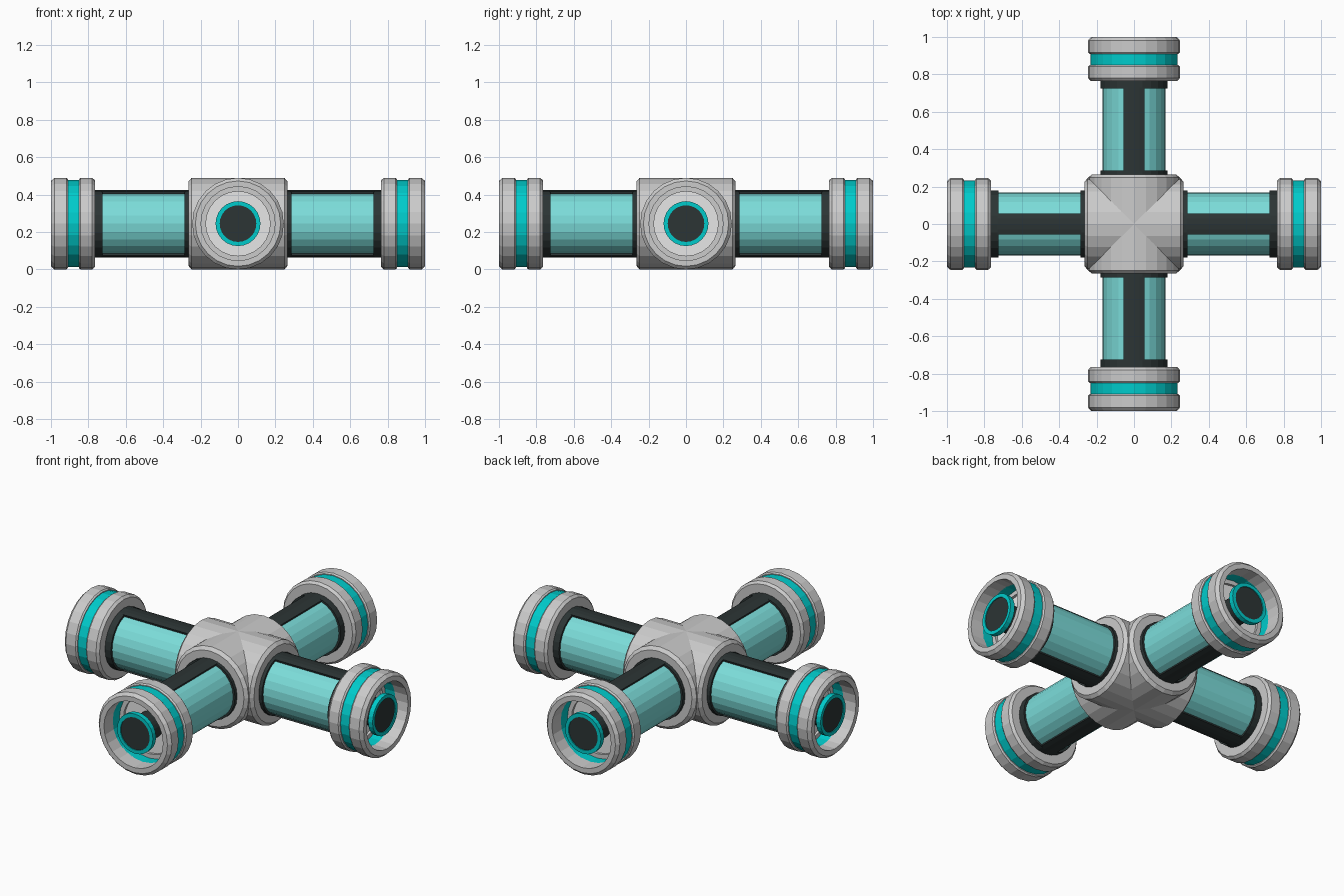
import bpy, bmesh
from math import sin, cos, pi, radians
from mathutils import Matrix

cube = bpy.data.objects.get("Cube")
if cube:
    bpy.data.objects.remove(cube, do_unlink=True)

AXIS_Z = 0.245
SIDES = 24


def material(name, r, g, b):
    m = bpy.data.materials.new(name)
    m.use_nodes = True
    m.diffuse_color = (r, g, b, 1)
    bsdf = m.node_tree.nodes["Principled BSDF"]
    bsdf.inputs["Base Color"].default_value = (r, g, b, 1)
    bsdf.inputs["Roughness"].default_value = 0.6
    return m


GREY = material("light grey", 0.6, 0.6, 0.6)
WHITE = material("white", 0.92, 0.92, 0.92)
BLACK = material("charcoal", 0.025, 0.035, 0.035)
TEAL = material("bright teal", 0.0, 0.6, 0.6)
GLASS = material("pale teal", 0.2, 0.72, 0.7)


def lathe(name, profile, mat, turn, middle=0.0, sweep=2 * pi, steps=SIDES):
    """Spin a closed (distance, radius) profile about the arm axis."""
    bm = bmesh.new()
    full = sweep > 6
    rows = []
    for i in range(steps if full else steps + 1):
        a = middle + sweep * (i / steps - 0.5)
        rows.append([bm.verts.new((x, r * sin(a), r * cos(a))) for x, r in profile])
    n = len(profile)
    for i in range(steps):
        a, b = rows[i], rows[(i + 1) % len(rows)]
        for j in range(n):
            k = (j + 1) % n
            bm.faces.new((a[j], a[k], b[k], b[j]))
    if not full:
        bm.faces.new(rows[0])
        bm.faces.new(rows[-1])
    bmesh.ops.remove_doubles(bm, verts=bm.verts, dist=1e-5)
    bmesh.ops.recalc_face_normals(bm, faces=bm.faces)
    bm.transform(Matrix.Translation((0, 0, AXIS_Z)) @ Matrix.Rotation(turn, 4, "Z"))
    mesh = bpy.data.meshes.new(name)
    bm.to_mesh(mesh)
    bm.free()
    mesh.materials.append(mat)
    obj = bpy.data.objects.new(name, mesh)
    bpy.context.collection.objects.link(obj)
    return obj


def ring(name, x0, x1, r0, r1, mat, turn):
    return lathe(name, [(x0, r0), (x1, r0), (x1, r1), (x0, r1)], mat, turn)


# Hub: two crossed drums with bevelled ends
drum = [(-0.265, 0), (-0.265, 0.226), (-0.248, 0.245),
        (0.248, 0.245), (0.265, 0.226), (0.265, 0)]
for label, turn in (("hub_drum_x", 0), ("hub_drum_y", pi / 2)):
    lathe(label, drum, GREY, turn)

# Four identical arms
for label, degrees in (("left", 0), ("back", 90), ("right", 180), ("front", 270)):
    t = radians(degrees)

    # Glazed corridor with its dark frame
    ring(label + "_window_tube", 0.26, 0.77, 0.15, 0.168, GLASS, t)
    ring(label + "_inner_frame_ring", 0.26, 0.286, 0.15, 0.18, BLACK, t)
    ring(label + "_outer_frame_ring", 0.725, 0.775, 0.15, 0.18, BLACK, t)
    strip = [(0.28, 0.155), (0.73, 0.155), (0.73, 0.18), (0.28, 0.18)]
    for side, middle in (("top", 0), ("bottom", pi)):
        lathe(f"{label}_{side}_frame_strip", strip, BLACK, t, middle, radians(36), 4)

    # Docking collar: two bevelled rims around a teal band
    lathe(label + "_inner_rim",
          [(0.765, 0.172), (0.85, 0.172), (0.85, 0.238), (0.842, 0.245),
           (0.78, 0.245), (0.765, 0.232)], GREY, t)
    ring(label + "_collar_band", 0.845, 0.915, 0.198, 0.233, TEAL, t)
    lathe(label + "_outer_rim",
          [(0.91, 0.198), (1.0, 0.198), (1.0, 0.228), (0.982, 0.245),
           (0.918, 0.245), (0.91, 0.238)], GREY, t)

    # Hatch: pale bulkhead, dark disc and teal surround
    ring(label + "_bulkhead", 0.80, 0.835, 0, 0.175, WHITE, t)
    ring(label + "_hatch_stem", 0.83, 0.97, 0, 0.08, BLACK, t)
    ring(label + "_hatch_surround", 0.955, 0.985, 0.098, 0.12, TEAL, t)
    ring(label + "_hatch_disc", 0.955, 0.98, 0, 0.1, BLACK, t)
